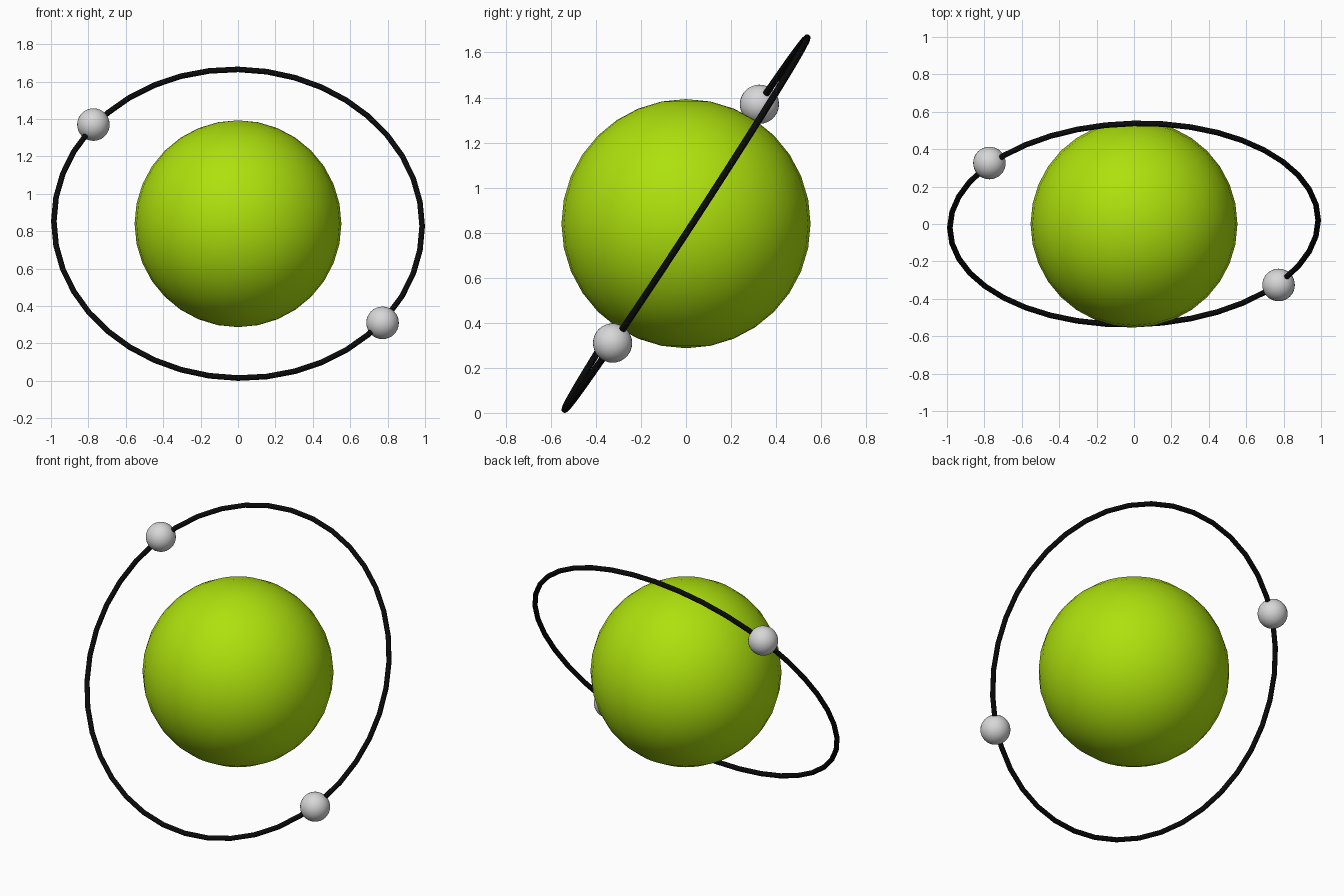
import bpy, math
from mathutils import Matrix, Vector

if "Cube" in bpy.data.objects:
    bpy.data.objects.remove(bpy.data.objects["Cube"])

CENTRE = Vector((0, 0, 0.84))
RING_R, TUBE_R = 0.985, 0.015


def material(name, rgb):
    m = bpy.data.materials.new(name)
    m.diffuse_color = (*rgb, 1)
    m.use_nodes = True
    m.node_tree.nodes["Principled BSDF"].inputs["Base Color"].default_value = m.diffuse_color
    return m


green = material("lime green", (0.42, 0.75, 0.004))
grey = material("light grey", (0.68, 0.68, 0.68))
black = material("black", (0.003, 0.003, 0.003))


def finish(name, mat):
    ob = bpy.context.object
    ob.name = name
    ob.data.materials.append(mat)
    bpy.ops.object.shade_smooth_by_angle(angle=math.radians(50))
    return ob


def ball(name, centre, radius, mat):
    bpy.ops.mesh.primitive_uv_sphere_add(segments=32, ring_count=16,
                                         radius=radius, location=centre)
    return finish(name, mat)


# Central planet
ball("planet", CENTRE, 0.553, green)

# Steep orbit ring, leaning slightly sideways
tilt = Matrix.Rotation(math.radians(56.9), 4, 'X') @ Matrix.Rotation(math.radians(-1.4), 4, 'Y')
# the lean pushes the right side towards the back and down
if (tilt @ Vector((1, 0, 0))).y < 0:
    tilt = Matrix.Rotation(math.radians(56.9), 4, 'X') @ Matrix.Rotation(math.radians(1.4), 4, 'Y')
bpy.ops.mesh.primitive_torus_add(major_radius=RING_R, minor_radius=TUBE_R,
                                 major_segments=40, minor_segments=12)
ring = finish("orbit_ring", black)
ring.matrix_world = Matrix.Translation(CENTRE) @ tilt

# Two moons opposite each other on the ring
offset = Vector((0.773, -0.326, -0.53))
for name, sign in (("lower_moon", 1), ("upper_moon", -1)):
    ball(name, CENTRE + sign * offset, 0.087, grey)
